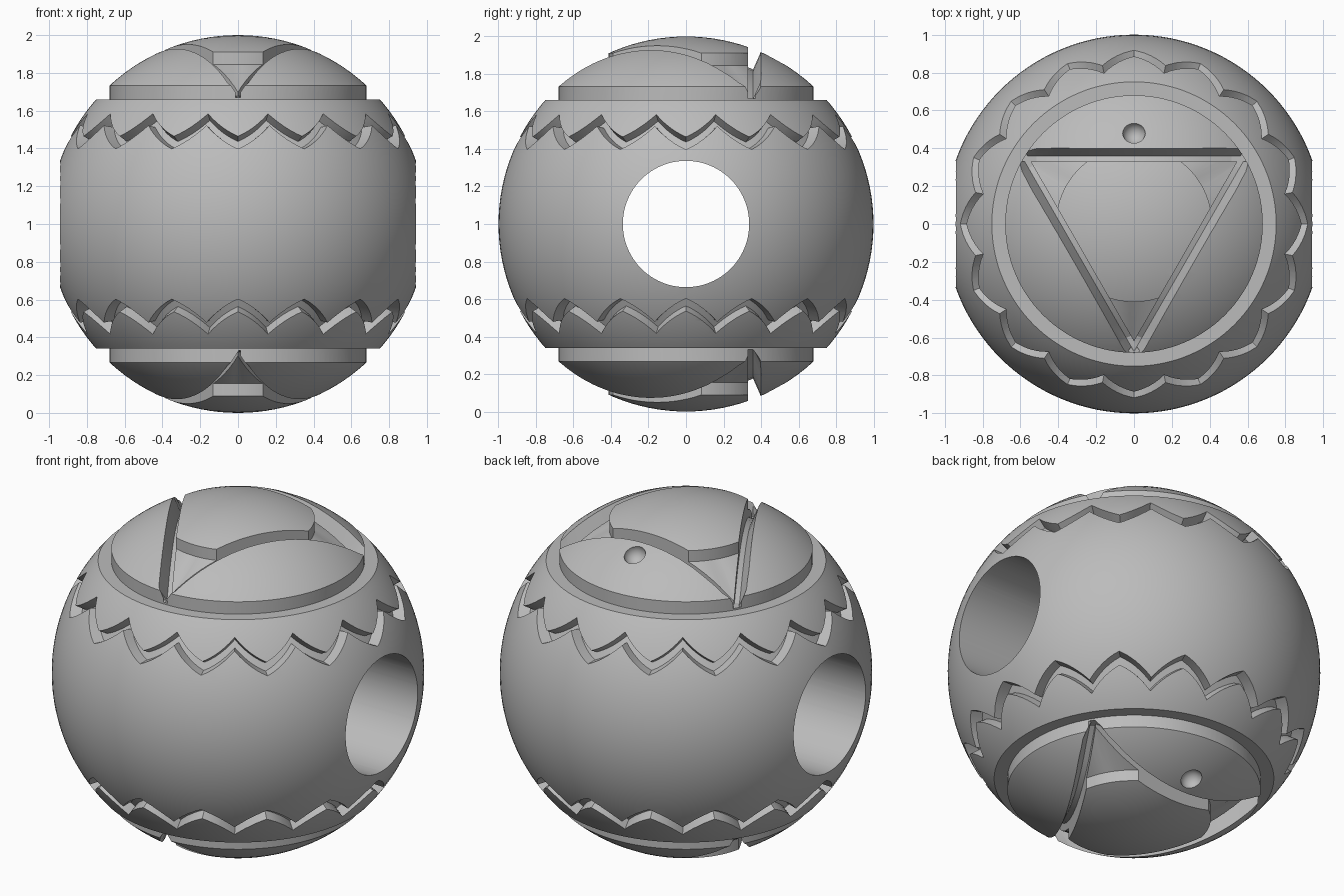
import bpy, bmesh, math
from mathutils import Vector

if "Cube" in bpy.data.objects:
    bpy.data.objects.remove(bpy.data.objects["Cube"])

PETALS = 16
CENTRE = Vector((0, 0, 1))

grey = bpy.data.materials.new("plain grey")
grey.diffuse_color = (0.5, 0.5, 0.5, 1)
grey.use_nodes = True
grey.node_tree.nodes["Principled BSDF"].inputs["Base Color"].default_value = grey.diffuse_color

# Main ball
bpy.ops.mesh.primitive_uv_sphere_add(segments=128, ring_count=64, radius=1, location=CENTRE)
bead = bpy.context.object
bead.name = "carved_bead"
bead.data.materials.append(grey)


def carve(cutter):
    """Subtract a cutter from the bead and throw the cutter away."""
    cutter.hide_render = True
    bpy.context.view_layer.objects.active = bead
    mod = bead.modifiers.new("carve", 'BOOLEAN')
    mod.operation = 'DIFFERENCE'
    mod.solver = 'EXACT'
    mod.object = cutter
    bpy.ops.object.modifier_apply(modifier=mod.name)
    bpy.data.objects.remove(cutter)


def sweep(name, sections, side, closed=False):
    """Solid through a row of four-point cross-sections, mirrored in z by side."""
    bm = bmesh.new()
    rows = [[bm.verts.new(CENTRE + Vector((p[0], p[1], p[2] * side))) for p in s]
            for s in sections]
    n = len(rows)
    for i in range(n if closed else n - 1):
        a, b = rows[i], rows[(i + 1) % n]
        for k in range(4):
            m = (k + 1) % 4
            bm.faces.new((a[k], a[m], b[m], b[k]))
    if not closed:
        bm.faces.new(rows[0])
        bm.faces.new(rows[-1])
    bmesh.ops.recalc_face_normals(bm, faces=bm.faces)
    mesh = bpy.data.meshes.new(name)
    bm.to_mesh(mesh)
    bm.free()
    obj = bpy.data.objects.new(name, mesh)
    bpy.context.collection.objects.link(obj)
    return obj


def rail(top, bottom, floor):
    """Top and bottom points of one groove wall, cut down to the floor radius."""
    low = Vector((bottom.x, bottom.y, max(0.67, math.sqrt(max(0, floor**2 - bottom.length_squared)))))
    high = top + (top - bottom)
    z = math.sqrt(1 - top.length_squared) + 0.1
    return low, Vector((high.x, high.y, z))


def groove(name, inner, outer, floor, slope, side):
    """Groove between two plan curves; the outer wall leans by slope."""
    sections = []
    for a, b in zip(inner, outer):
        a_low, a_high = rail(a, a, floor)
        b_low, b_high = rail(b, b.lerp(a, slope), floor)
        sections.append((a_high, a_low, b_low, b_high))
    carve(sweep(name, sections, side))


def line(p, q, n=14):
    p, q = Vector(p), Vector(q)
    return [p.lerp(q, i / (n - 1)) for i in range(n)]


def polar(theta, phi, r):
    return Vector((math.sin(theta) * math.cos(phi), math.sin(theta) * math.sin(phi),
                   math.cos(theta))) * r


def petal_edge(phi, tip, valley):
    """Polar angle of a pointed petal outline at the angle phi."""
    t = (phi * PETALS / (2 * math.pi) + 0.5) % 1
    u = abs(t - 0.5) * 2
    return math.radians(tip - (tip - valley) * (0.6 * u + 0.4 * u * u))


def corner_recess(name, p, corner, q, side):
    """Sunken piece between the central disc and one triangle corner."""
    p, corner, q = Vector(p), Vector(corner) * 1.06, Vector(q)
    a0 = math.atan2(p.y, p.x)
    turn = (math.atan2(q.y, q.x) - a0 + math.pi) % (2 * math.pi) - math.pi
    arc = [Vector((math.cos(a0 + turn * i / 12), math.sin(a0 + turn * i / 12))) * 0.412
           for i in range(13)]
    path = line(p * 1.06, corner, 7) + line(corner, q * 1.06, 7)[1:]
    groove(name, arc, path, 0.94, 0.0, side)


for side in (1, -1):
    # Flat ring step around each end dome
    ring = []
    for i in range(128):
        c, s = math.cos(i * math.pi / 64), math.sin(i * math.pi / 64)
        ring.append([(r * c, r * s, z) for r, z in
                     ((0.68, 1.2), (0.68, 0.66), (1.1, 0.66), (1.1, 1.2))])
    carve(sweep("ring_step_cutter", ring, side, True))

    # Zigzag channel round the petals
    zigzag = []
    steps = PETALS * 12
    for i in range(steps):
        phi = 2 * math.pi * i / steps
        outer = petal_edge(phi, 66.5, 58.5)
        inner = petal_edge(phi, 62.3, 54.3)
        mid = outer + (inner - outer) * 0.35
        zigzag.append((polar(inner, phi, 1.05), polar(inner, phi, 0.94),
                       polar(mid, phi, 0.94), polar(outer + (outer - mid) * 0.8, phi, 1.05)))
    carve(sweep("petal_channel_cutter", zigzag, side, True))

    # Three bands that form the triangle
    groove("triangle_top_cutter", line((-0.61, 0.33), (0.61, 0.33)),
           line((-0.61, 0.40), (0.61, 0.40)), 0.90, 0.6, side)
    for x in (-1, 1):
        groove("triangle_side_cutter", line((x * 0.58, 0.39), (-x * 0.03, -0.672)),
               line((x * 0.64, 0.357), (x * 0.03, -0.70)), 0.90, 0.6, side)

    # Sunken triangle corners around the central disc
    for x in (-1, 1):
        corner_recess("upper_corner_cutter", (x * 0.402, 0.08), (x * 0.54, 0.32),
                      (x * 0.245, 0.33), side)
    corner_recess("lower_corner_cutter", (-0.134, -0.386), (0, -0.62), (0.134, -0.386), side)

    # Round dimple in the rear panel
    spot = Vector((0, 0.48, side * math.sqrt(1 - 0.48**2)))
    bpy.ops.mesh.primitive_uv_sphere_add(segments=24, ring_count=12, radius=0.06,
                                         location=CENTRE + spot)
    carve(bpy.context.object)

# Threading hole from left to right
bpy.ops.mesh.primitive_cylinder_add(vertices=96, radius=0.337, depth=3, location=CENTRE,
                                    rotation=(0, math.pi / 2, 0))
carve(bpy.context.object)

# One material, smooth ball with crisp carved edges
bead.data.materials.clear()
bead.data.materials.append(grey)
for poly in bead.data.polygons:
    poly.material_index = 0
bpy.ops.object.select_all(action='DESELECT')
bead.select_set(True)
bpy.context.view_layer.objects.active = bead
bpy.ops.object.shade_smooth_by_angle(angle=math.radians(25))
